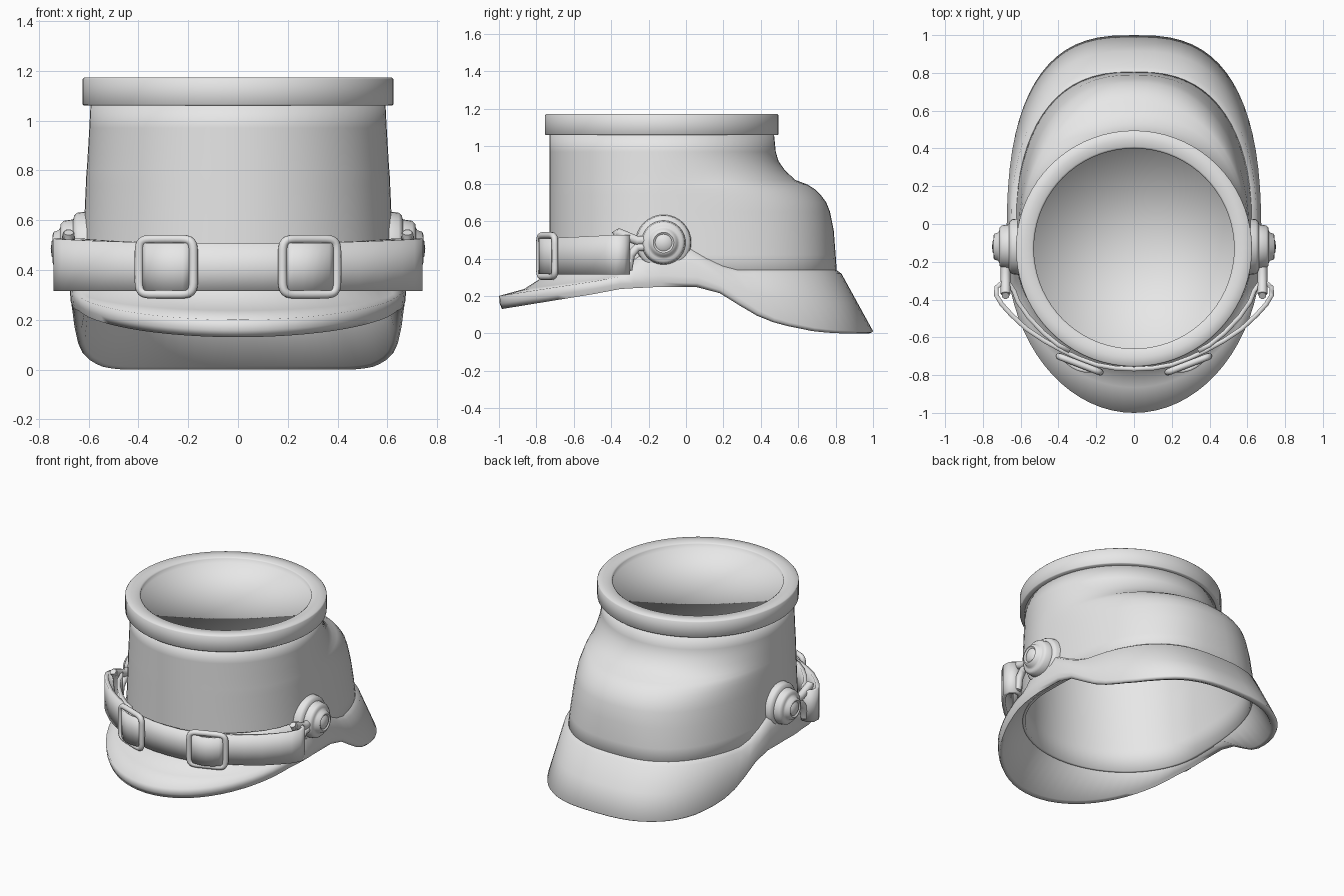
import bpy, bmesh, math
from mathutils import Vector

if "Cube" in bpy.data.objects:
    bpy.data.objects.remove(bpy.data.objects["Cube"])

grey = bpy.data.materials.new("light_grey")
grey.diffuse_color = (0.8, 0.8, 0.8, 1)
grey.use_nodes = True
grey.node_tree.nodes["Principled BSDF"].inputs["Base Color"].default_value = grey.diffuse_color
YC = -0.13          # centre of the crown in y
N = 72              # segments around


def lerp(table, v):
    """Piecewise linear lookup."""
    if v <= table[0][0]:
        return table[0][1]
    for (a, p), (b, q) in zip(table, table[1:]):
        if v <= b:
            return p + (q - p) * (v - a) / (b - a)
    return table[-1][1]


def oval(t, a, front, back, n):
    """Plan outline: elliptical front, fuller superelliptic back."""
    c, s = math.cos(t), math.sin(t)
    if s < 0:
        return a * c, YC + front * s
    x = math.copysign(abs(c) ** (2 / n), c) * a
    return x, YC + back * abs(s) ** (2 / n)


def loft(name, rows, closed=True, angle=40, wrap=False, fix=True):
    """Skin rows of points; wrap joins the last row to the first."""
    bm = bmesh.new()
    vs = [[bm.verts.new(p) for p in r] for r in rows]
    n = len(rows[0])
    for k in range(len(rows) if wrap else len(rows) - 1):
        r, q = vs[k], vs[(k + 1) % len(vs)]
        for i in range(n if closed else n - 1):
            j = (i + 1) % n
            bm.faces.new((r[i], r[j], q[j], q[i]))
    bmesh.ops.remove_doubles(bm, verts=bm.verts, dist=1e-5)
    if fix:
        bmesh.ops.recalc_face_normals(bm, faces=bm.faces)
    me = bpy.data.meshes.new(name)
    bm.to_mesh(me)
    bm.free()
    ob = bpy.data.objects.new(name, me)
    bpy.context.collection.objects.link(ob)
    me.materials.append(grey)
    bpy.ops.object.select_all(action='DESELECT')
    ob.select_set(True)
    bpy.context.view_layer.objects.active = ob
    bpy.ops.object.shade_smooth_by_angle(angle=math.radians(angle))
    return ob


def tube(name, pts, r, cyclic=False):
    cu = bpy.data.curves.new(name, 'CURVE')
    cu.dimensions = '3D'
    cu.bevel_depth, cu.bevel_resolution = r, 3
    cu.use_fill_caps = True
    sp = cu.splines.new('POLY')
    sp.points.add(len(pts) - 1)
    for p, co in zip(sp.points, pts):
        p.co = (*co, 1)
    sp.use_cyclic_u = cyclic
    sp.use_smooth = True
    ob = bpy.data.objects.new(name, cu)
    bpy.context.collection.objects.link(ob)
    cu.materials.append(grey)
    return ob


def solidify(ob, thickness, offset):
    m = ob.modifiers.new("thickness", 'SOLIDIFY')
    m.thickness, m.offset = thickness, offset


T = [2 * math.pi * i / N for i in range(N)]

# Crown wall: round at the top, bulging out at the back (z, half width, back y)
CROWN = [(.27, .635, .81), (.42, .628, .80), (.55, .62, .79), (.65, .615, .77),
         (.70, .613, .75), (.74, .611, .72), (.77, .61, .69), (.795, .608, .65),
         (.82, .606, .585), (.87, .603, .53), (.92, .60, .495), (.97, .597, .48),
         (1.07, .592, .47)]
crown_n = [(.3, 2.6), (.7, 2.3), (.95, 2.0)]
A = [(z, a) for z, a, b in CROWN]
B = [(z, b) for z, a, b in CROWN]


def crown_xy(t, z, off=0):
    return oval(t, lerp(A, z) + off, .60 + off, lerp(B, z) - YC + off, lerp(crown_n, z))


rows = [[(*crown_xy(t, z), z) for t in T] for z, _, _ in CROWN]
crown = loft("crown_wall", rows, fix=False)
solidify(crown, .03, -1)

# Top band with the shallow sunken lid
prof = [(.58, 1.06), (.62, 1.06), (.625, 1.065), (.625, 1.165), (.619, 1.172),
        (.578, 1.173), (.54, 1.171), (.53, 1.164), (.53, 1.135), (0, 1.13)]
loft("top_band_and_lid",
     [[(r * math.cos(t), YC + r * math.sin(t), z) for t in T] for r, z in prof],
     angle=100)

# Visor and neck flap: one skirt running all the way round
edge_z = [(-1, .13), (-.5, .21), (-.35, .238), (-.1, .25), (.06, .247), (.14, .235), (.22, .20),
          (.35, .11), (.5, .05), (.7, .01), (.82, 0), (1, 0)]
rim_h = [(-1, .07), (-.3, .065), (0, .06), (.2, .04), (.5, .02), (1, .012)]
top_z = [(-.35, .33), (-.25, .40), (-.16, .47), (-.02, .47), (.08, .41),
         (.17, .355), (.28, .325)]
skirt = [[] for _ in range(8)]
for t in T:
    front = max(0, -math.sin(t))
    y0 = crown_xy(t, .33)[1]
    zt = lerp(top_z, y0)
    off = .025 * (1 - front)
    ox, oy = oval(t, .675, .87, 1.13, 2.75)
    zb, h = lerp(edge_z, oy), lerp(rim_h, oy)

    def rim(k, z):
        return Vector((ox * k, YC + (oy - YC) * k, z))
    inner = Vector((*crown_xy(t, zt, -.005), zt + .015))
    lip = Vector((*crown_xy(t, zt, off), zt - .006))
    edge = rim(1, zb + h)
    mid = lip.lerp(edge, .5) - Vector((0, 0, .025 * front))
    under = Vector((*crown_xy(t, .28, -.02), .275))
    for row, p in zip(skirt, (inner, lip, mid, edge, rim(.995, zb + h * .4),
                              rim(.982, zb), rim(.955, zb + .012), under)):
        row.append(p)
loft("visor_and_neck_flap", skirt, wrap=True, angle=100)

# Chin strap: front band whose ends loop round the side links
half = [(0, -.768), (.1, -.763), (.2, -.745), (.29, -.712), (.38, -.67), (.48, -.615),
        (.57, -.555), (.65, -.48), (.70, -.425), (.73, -.375), (.728, -.335),
        (.70, -.312), (.66, -.318), (.635, -.355), (.615, -.41), (.56, -.49),
        (.48, -.575), (.40, -.64), (.34, -.672)]
path = [(-x, y) for x, y in reversed(half[1:])] + half
strap = loft("chin_strap", [[(x, y, z + .02 * k * min(1, max(0, (-.35 - y) / -.4 + 1)))
                             for x, y in path]
                            for z, k in ((.315, 0), (.41, .5), (.507, 1))],
             closed=False, angle=80)
solidify(strap, .024, 0)

# Side boss outline: (distance from centre line, radius)
BOSS = [(.605, .15), (.645, .145), (.657, .135), (.662, .118), (.70, .112), (.712, .10),
        (.712, .088), (.72, .075), (.74, .068), (.745, .055), (.738, .045),
        (.748, .03), (.752, 0)]

for s, side in ((-1, "left"), (1, "right")):
    # Round side boss with stepped rivet
    loft("side_boss_" + side,
         [[(s * x, -.12 + r * math.cos(a), .485 + r * math.sin(a))
           for a in [2 * math.pi * i / 32 for i in range(32)]] for x, r in BOSS],
         angle=50)
    # Link between boss and strap: flared arm and cross post
    tube("link_post_" + side,
         [(s * .68, -.38, .55), (s * .68, -.35, .50), (s * .68, -.335, .42),
          (s * .68, -.31, .33)], .02)
    tube("link_upper_arm_" + side,
         [(s * .68, -.18, .50), (s * .68, -.26, .495), (s * .68, -.32, .52),
          (s * .68, -.37, .54)], .026)
    tube("link_lower_arm_" + side,
         [(s * .68, -.18, .465), (s * .68, -.26, .46), (s * .68, -.295, .42),
          (s * .68, -.31, .34)], .024)
    # Buckle: rounded square frame set along the strap
    ang = s * math.radians(21)
    ux, uy = math.cos(ang), math.sin(ang)
    cx, cy, cz = s * .285, -.735, .413

    def place(u, v, w):
        return (cx + ux * u + uy * w, cy + uy * u - ux * w, cz + v)
    frame = []
    for i in range(40):
        a = 2 * math.pi * i / 40
        c, d = math.cos(a), math.sin(a)
        frame.append(place(math.copysign(abs(c) ** .3, c) * .117,
                           math.copysign(abs(d) ** .3, d) * .111, .008))
    tube("buckle_" + side, frame, .018, True)
    # Strap bulging through the buckle
    pad = loft("buckle_strap_fold_" + side,
               [[place(.105 * k, v, .034 * (1 - k * k)) for v in (-.095, 0, .095)]
                for k in (-1, -.7, -.35, 0, .35, .7, 1)], closed=False, angle=80)
    solidify(pad, .02, 0)
